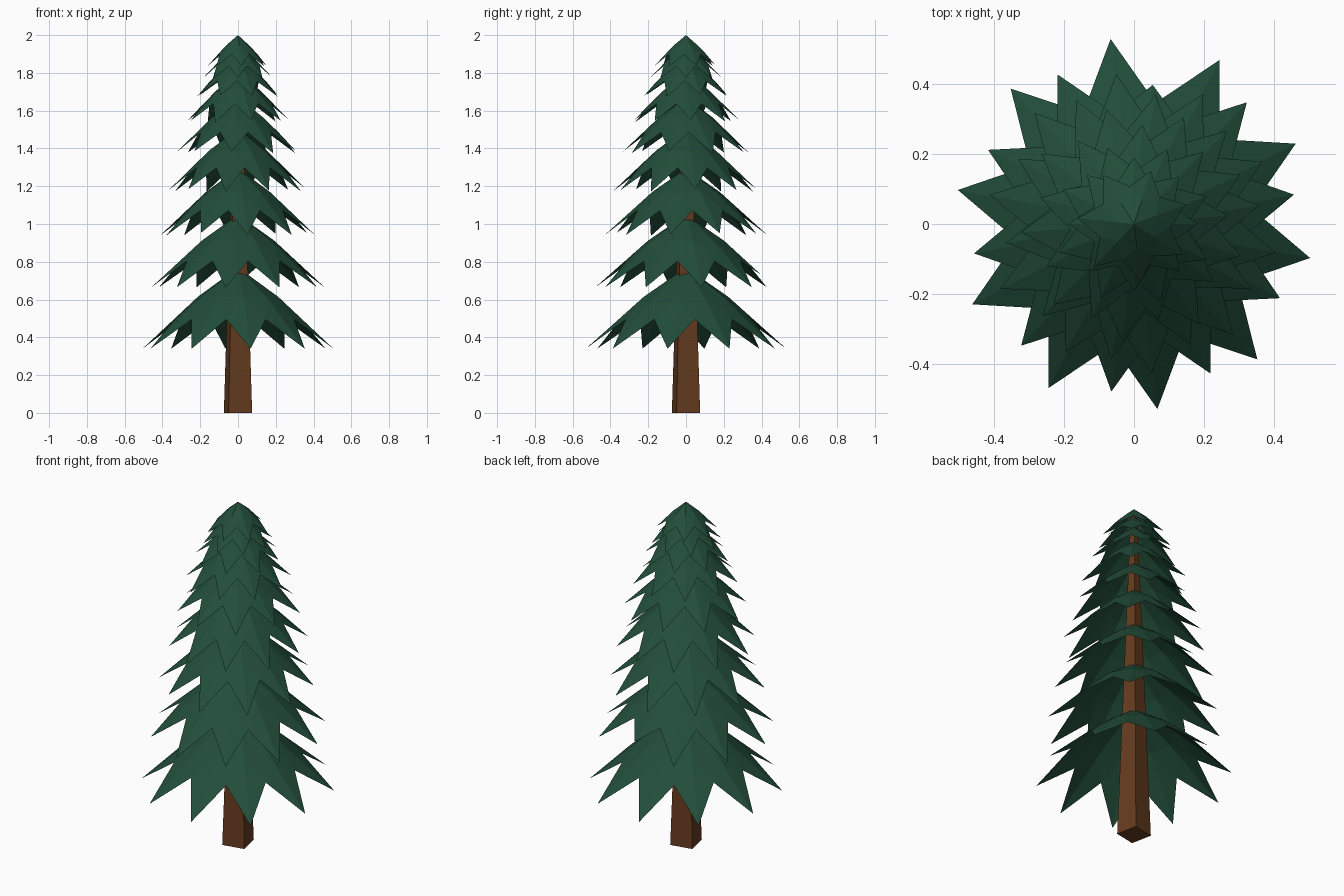
import bpy, bmesh, math, random

if "Cube" in bpy.data.objects:
    bpy.data.objects.remove(bpy.data.objects["Cube"])

random.seed(4)


def material(name, rgb):
    m = bpy.data.materials.new(name)
    m.diffuse_color = (*rgb, 1)
    m.use_nodes = True
    m.node_tree.nodes["Principled BSDF"].inputs["Base Color"].default_value = m.diffuse_color
    return m


def finish(bm, name, mat):
    bmesh.ops.recalc_face_normals(bm, faces=bm.faces)
    me = bpy.data.meshes.new(name)
    bm.to_mesh(me)
    bm.free()
    me.materials.append(mat)
    ob = bpy.data.objects.new(name, me)
    bpy.context.collection.objects.link(ob)
    return ob


bark = material("bark", (0.13, 0.045, 0.013))
needles = material("needles", (0.016, 0.075, 0.042))

# Trunk: four-sided taper, turned slightly
bm = bmesh.new()
rings = []
for z, r in ((0, 0.09), (1.95, 0.018)):
    rings.append([bm.verts.new((r * math.cos(a), r * math.sin(a), z))
                  for a in (math.radians(-33.7 + 90 * k) for k in range(4))])
low, high = rings
bm.faces.new(low[::-1])
bm.faces.new(high)
for i in range(4):
    j = (i + 1) % 4
    bm.faces.new((low[i], low[j], high[j], high[i]))
finish(bm, "trunk", bark)


# One drooping star-shaped skirt of branches, an open thin sheet
def branch_layer(name, tip_z, apex_z, radius, count, phase, short_tip=None, jitter=0.0):
    bm = bmesh.new()
    h = apex_z - tip_z
    step = 2 * math.pi / count

    def point(r, a, drop):
        return bm.verts.new((0.96 * r * math.cos(a), r * math.sin(a), apex_z - drop * h))

    apex = bm.verts.new((0, 0, apex_z))
    mid, tip, notch = [], [], []
    for k in range(count):
        a = math.radians(phase) + k * step
        reach = 0.83 if k == short_tip else 1 + random.uniform(-jitter, jitter)
        mid.append(point(0.42 * radius, a, 0.36))
        tip.append(point(reach * radius, a, reach))
        notch.append(point(0.66 * radius, a + step / 2, 0.64))
    for i in range(count):
        j = (i + 1) % count
        bm.faces.new((apex, mid[i], mid[j]))
        bm.faces.new((mid[i], tip[i], notch[i]))
        bm.faces.new((mid[i], notch[i], mid[j]))
        bm.faces.new((mid[j], notch[i], tip[j]))
    return finish(bm, name, needles)


# tip height, apex height, radius, tips, phase in degrees
layers = [
    (0.34, 0.77, 0.535, 10, 25.5),
    (0.665, 1.05, 0.485, 10, 10),
    (0.945, 1.295, 0.43, 10, 25),
    (1.18, 1.505, 0.385, 10, 8),
    (1.38, 1.67, 0.34, 9, 24),
    (1.545, 1.80, 0.29, 9, 5),
    (1.68, 1.89, 0.235, 8, 20),
    (1.77, 1.95, 0.195, 8, 0),
    (1.84, 2.00, 0.165, 7, 20),
]
for n, spec in enumerate(layers):
    branch_layer(f"branch_layer_{n + 1}", *spec,
                 short_tip=2 if n == 1 else None, jitter=0.03 if n > 1 else 0)
